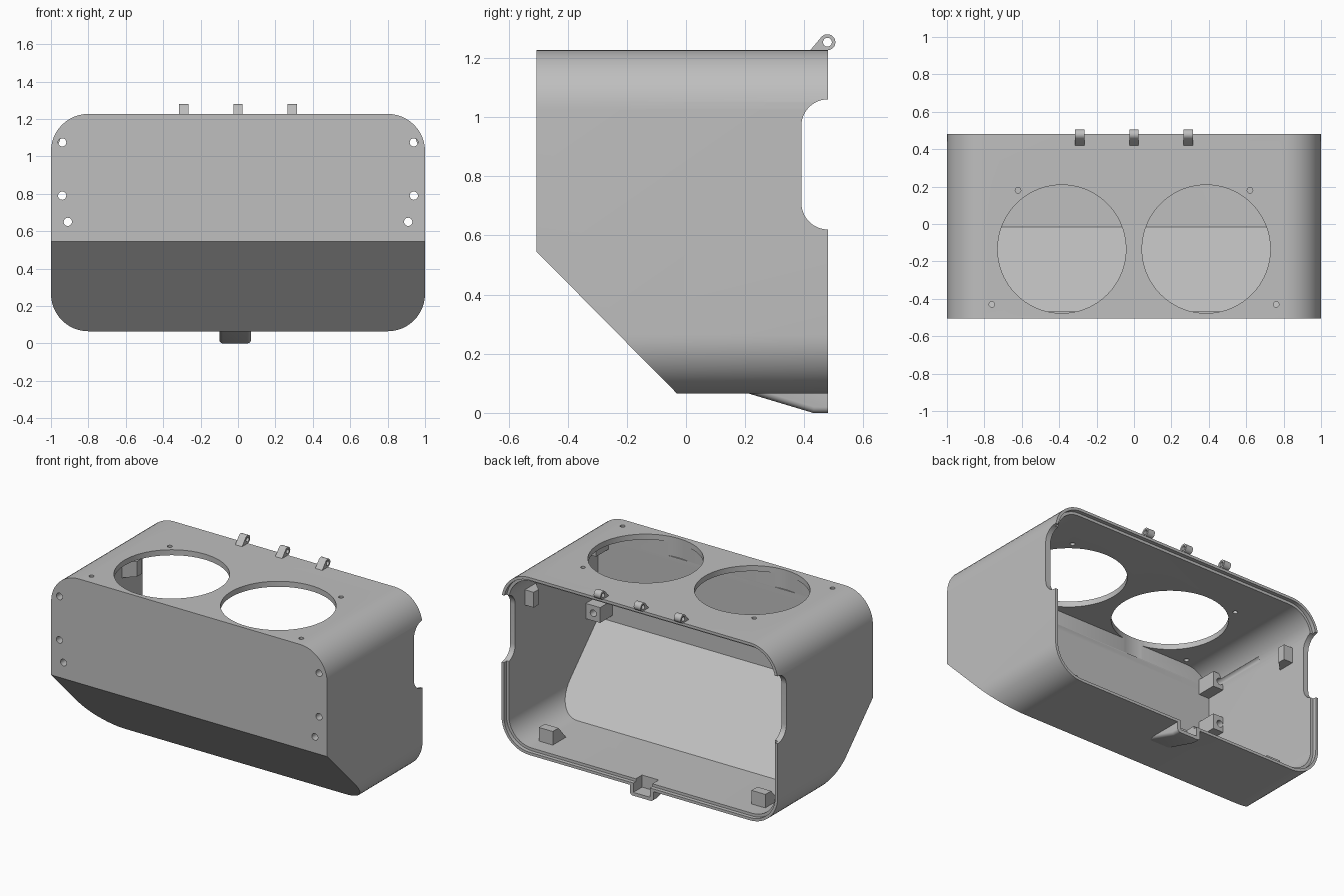
import bpy, bmesh
from math import cos, sin, pi, radians
from mathutils import Vector

cube = bpy.data.objects.get("Cube")
if cube:
    bpy.data.objects.remove(cube, do_unlink=True)

grey = bpy.data.materials.new("plain grey")
grey.use_nodes = True
COLOUR = (0.52, 0.52, 0.52, 1)
grey.diffuse_color = COLOUR
grey.node_tree.nodes["Principled BSDF"].inputs["Base Color"].default_value = COLOUR

FRONT, BACK = -0.505, 0.48
BOTTOM, TOP = 0.065, 1.227
WALL, CORNER = 0.036, 0.2


def arc(cx, cy, r, start, end, n):
    angles = [radians(start + (end - start) * i / n) for i in range(n + 1)]
    return [(cx + r * cos(a), cy + r * sin(a)) for a in angles]


def rounded_rect(x0, y0, x1, y1, r, n=12):
    return (arc(x1 - r, y1 - r, r, 0, 90, n) + arc(x0 + r, y1 - r, r, 90, 180, n)
            + arc(x0 + r, y0 + r, r, 180, 270, n) + arc(x1 - r, y0 + r, r, 270, 360, n))


def circle(cx, cy, r, n=24):
    return arc(cx, cy, r, 0, 360, n)[:-1]


def add_prism(bm, pts, axis, a, b):
    """Extrude a 2D outline from a to b along the given axis."""
    def place(p, h):
        return {"x": (h, p[0], p[1]), "y": (p[0], h, p[1]), "z": (p[0], p[1], h)}[axis]
    low = [bm.verts.new(place(p, a)) for p in pts]
    high = [bm.verts.new(place(p, b)) for p in pts]
    bm.faces.new(low)
    bm.faces.new(high)
    for i in range(len(pts)):
        j = (i + 1) % len(pts)
        bm.faces.new((low[i], low[j], high[j], high[i]))


def finish(bm, name):
    bmesh.ops.recalc_face_normals(bm, faces=bm.faces[:])
    mesh = bpy.data.meshes.new(name)
    bm.to_mesh(mesh)
    bm.free()
    mesh.materials.append(grey)
    ob = bpy.data.objects.new(name, mesh)
    bpy.context.collection.objects.link(ob)
    return ob


def prisms(name, *items):
    bm = bmesh.new()
    for item in items:
        add_prism(bm, *item)
    return finish(bm, name)


def cut(ob, cutter):
    mod = ob.modifiers.new("cut", "BOOLEAN")
    mod.operation, mod.solver, mod.object = "DIFFERENCE", "EXACT", cutter
    bpy.context.view_layer.objects.active = ob
    bpy.ops.object.modifier_apply(modifier=mod.name)


def body_outline(inset):
    return rounded_rect(-1 + inset, BOTTOM + inset, 1 - inset, TOP - inset, CORNER - inset)


def body_solid(name, inset, back):
    """Rounded box with the lower front edge sliced off at a slant."""
    bm = bmesh.new()
    add_prism(bm, body_outline(inset), "y", FRONT + inset, back)
    normal = Vector((0, -0.48, -0.475)).normalized()
    point = Vector((0, FRONT, 0.545)) - normal * inset
    res = bmesh.ops.bisect_plane(bm, geom=bm.verts[:] + bm.edges[:] + bm.faces[:],
                                 plane_co=point, plane_no=normal, clear_outer=True)
    rim = [e for e in res["geom_cut"] if isinstance(e, bmesh.types.BMEdge)]
    bmesh.ops.contextual_create(bm, geom=rim)
    return finish(bm, name)


# Hollow housing, open at the back
housing = body_solid("housing", 0, BACK)
cavity = body_solid("cavity_cutter", WALL, 0.6)
rebate = prisms("rim_rebate_cutter", (body_outline(0.018), "y", 0.455, 0.6))
notches = prisms("side_notch_cutter",
                 (rounded_rect(0.39, 0.62, 0.6, 1.06, 0.09), "x", -1.1, 1.1))

# Round openings and small screw holes in the top
top_holes = []
for s in (-1, 1):
    top_holes.append((circle(s * 0.386, -0.134, 0.343, 72), "z", 1.1, 1.4))
    for x, y in ((0.62, 0.18), (0.76, -0.43)):
        top_holes.append((circle(s * x, y, 0.015, 16), "z", 1.1, 1.4))
openings = prisms("top_opening_cutter", *top_holes)

# Screw holes in the front
screws = [(s * x, z) for s in (-1, 1) for x, z in ((0.94, 1.075), (0.94, 0.79), (0.91, 0.65))]
drill = prisms("front_hole_cutter",
               *[(circle(x, z, 0.022), "y", -0.6, 0) for x, z in screws])

# Pocket behind the bottom latch
pocket = prisms("latch_pocket_cutter",
                (((-0.075, 0.022), (0.045, 0.022), (0.045, 0.12), (-0.075, 0.12)),
                 "y", 0.39, 0.6))

for tool in (cavity, rebate, notches, openings, drill, pocket):
    cut(housing, tool)

# Bottom latch with a sloping underside and rounded lower edges
bm = bmesh.new()
add_prism(bm, ((0.18, 0.075), (0.43, 0), (BACK, 0), (BACK, 0.075)), "x", -0.1, 0.07)
lower = [e for e in bm.edges
         if abs(e.verts[0].co.x - e.verts[1].co.x) < 0.001
         and min(v.co.z for v in e.verts) < 0.001
         and abs(e.verts[0].co.y - e.verts[1].co.y) > 0.001]
bmesh.ops.bevel(bm, geom=lower, offset=0.02, segments=4, profile=0.5, affect="EDGES")
latch = finish(bm, "bottom_latch")
cut(latch, pocket)

parts = [housing, latch]

# Drilled screw bosses behind the front wall
for i, (x, z) in enumerate(screws):
    s = 1 if x > 0 else -1
    inner, outer = x - s * 0.05, s * 0.968
    boss = prisms(f"screw_boss_{i + 1}",
                  (((inner, z - 0.05), (outer, z - 0.05), (outer, z + 0.05), (inner, z + 0.05)),
                   "y", FRONT + 0.02, -0.34))
    cut(boss, drill)
    parts.append(boss)

# Ramped cover blocks on the side walls and floor
for s, side in ((-1, "right"), (1, "left")):
    outline = [(s * x, y) for x, y in ((0.975, 0.29), (0.9, 0.29), (0.9, 0.24), (0.975, 0.165))]
    parts.append(prisms(f"{side}_wall_block", (outline, "z", 0.93, 1.03)))
    parts.append(prisms(f"{side}_floor_block",
                        (((0.35, 0.085), (0.35, 0.19), (0.29, 0.19), (0.2, 0.085)),
                         "x", s * 0.72, s * 0.82)))

# Three hinge knuckles on the top back edge
pin = prisms("hinge_pin_cutter", (circle(0.478, 1.253, 0.015), "x", -0.5, 0.5))
for i in (-1, 0, 1):
    outline = [(0.415, 1.22)] + arc(0.478, 1.253, 0.027, 140, -90, 20) + [(0.478, 1.22)]
    knuckle = prisms(f"hinge_knuckle_{i + 2}",
                     (outline, "x", i * 0.29 - 0.025, i * 0.29 + 0.025))
    cut(knuckle, pin)
    parts.append(knuckle)

for tool in (cavity, rebate, notches, openings, drill, pocket, pin):
    bpy.data.objects.remove(tool, do_unlink=True)

bpy.ops.object.select_all(action="DESELECT")
for ob in parts:
    ob.select_set(True)
bpy.context.view_layer.objects.active = housing
bpy.ops.object.shade_smooth_by_angle(angle=radians(30))
